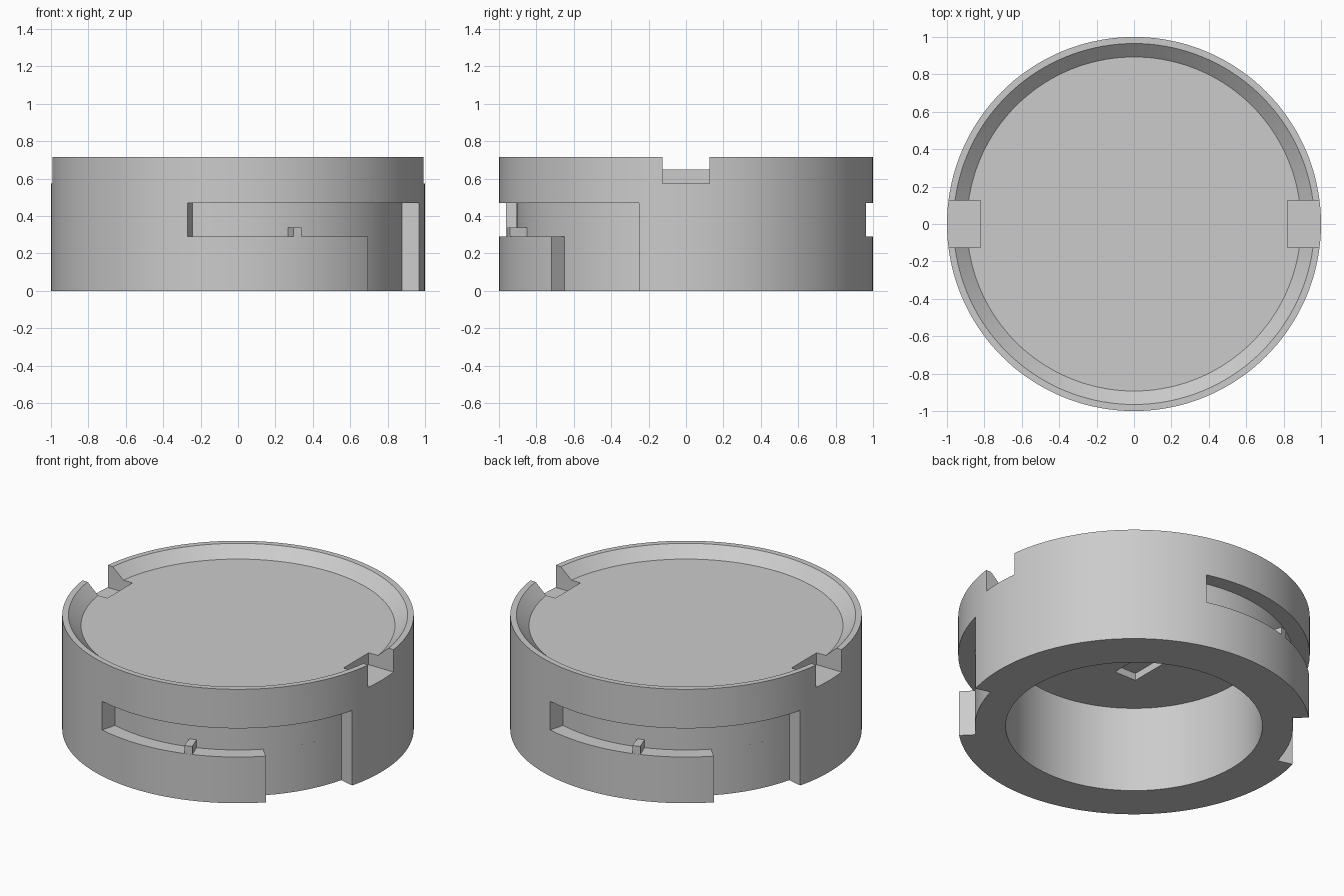
import bpy, bmesh, math

if "Cube" in bpy.data.objects:
    bpy.data.objects.remove(bpy.data.objects["Cube"])

SEG = 144


def make_object(name, bm):
    bmesh.ops.recalc_face_normals(bm, faces=bm.faces)
    mesh = bpy.data.meshes.new(name)
    bm.to_mesh(mesh)
    bm.free()
    obj = bpy.data.objects.new(name, mesh)
    bpy.context.scene.collection.objects.link(obj)
    return obj


def lathe(name, profile):
    bm = bmesh.new()
    verts = [bm.verts.new((r, 0, z)) for r, z in profile]
    edges = [bm.edges.new(p) for p in zip(verts, verts[1:])]
    bmesh.ops.spin(bm, geom=verts + edges, cent=(0, 0, 0), axis=(0, 0, 1),
                   angle=math.tau, steps=SEG)
    bmesh.ops.remove_doubles(bm, verts=bm.verts, dist=1e-5)
    return make_object(name, bm)


def sector(name, a0, a1, r0, r1, z0, z1):
    # ring segment between two angles in degrees
    n = max(2, round((a1 - a0) / 2.5))
    angles = [math.radians(a0 + (a1 - a0) * i / n) for i in range(n + 1)]
    outline = [(r0, a) for a in angles] + [(r1, a) for a in reversed(angles)]
    bm = bmesh.new()
    face = bm.faces.new([bm.verts.new((r * math.cos(a), r * math.sin(a), z0))
                         for r, a in outline])
    ext = bmesh.ops.extrude_face_region(bm, geom=[face])["geom"]
    top = [g for g in ext if isinstance(g, bmesh.types.BMVert)]
    bmesh.ops.translate(bm, verts=top, vec=(0, 0, z1 - z0))
    return make_object(name, bm)


def box(name, lo, hi):
    bm = bmesh.new()
    bmesh.ops.create_cube(bm, size=1)
    for v in bm.verts:
        v.co = [(a + b) / 2 + c * (b - a) for a, b, c in zip(lo, hi, v.co)]
    return make_object(name, bm)


def cut(target, cutter):
    cutter.hide_render = True
    mod = target.modifiers.new("cut", 'BOOLEAN')
    mod.operation, mod.solver, mod.object = 'DIFFERENCE', 'EXACT', cutter
    bpy.context.view_layer.objects.active = target
    bpy.ops.object.modifier_apply(modifier=mod.name)
    bpy.data.objects.remove(cutter)


# Cap body: outer wall, dished top and hollow underside
body = lathe("cap_body", [(0, .54), (.73, .54), (.73, 0), (1, 0), (1, .715),
                          (.965, .715), (.893, .65), (0, .65)])
parts = [body]

# Two bayonet slots, half a turn apart, each with a locking nub
for turn in (0, 180):
    cut(body, sector("slot_cutter", turn - 105.6, turn - 14.5, .905, 1.1, .29, .47))
    cut(body, sector("entry_cutter", turn - 45.9, turn - 14.5, .905, 1.1, -.1, .47))
    parts.append(sector("locking_nub", turn - 72.8, turn - 70.1, .895, .999, .28, .34))

# Opposite grip notches in the rim
for s in (-1, 1):
    x0, x1 = sorted((s * .82, s * 1.1))
    cut(body, box("notch_cutter", (x0, -.125, .575), (x1, .125, .9)))

# Shallow pocket in the underside ceiling
cut(body, box("pocket_cutter", (-.27, -.31, .45), (-.12, .31, .585)))

# Smooth walls with crisp edges
bpy.ops.object.select_all(action='DESELECT')
for p in parts:
    p.select_set(True)
bpy.context.view_layer.objects.active = body
bpy.ops.object.shade_smooth_by_angle(angle=math.radians(25))
